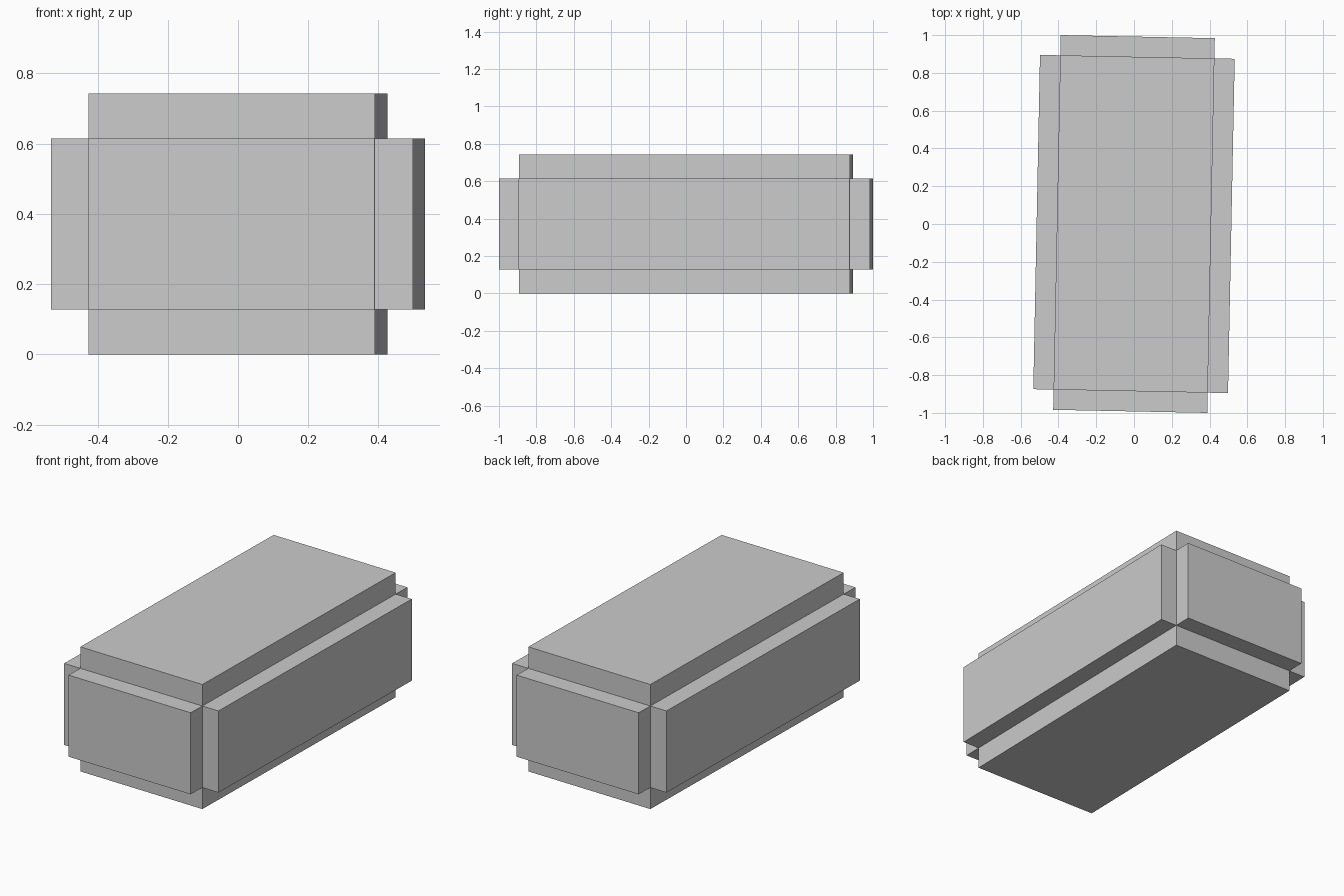
import bpy

if "Cube" in bpy.data.objects:
    bpy.data.objects.remove(bpy.data.objects["Cube"])

TURN = -0.02      # slight clockwise turn of the whole block
MID_Z = 0.371     # shared centre height


def box(name, size):
    bpy.ops.mesh.primitive_cube_add(size=1, location=(0, 0, MID_Z), rotation=(0, 0, TURN))
    obj = bpy.context.object
    obj.name = name
    obj.scale = size
    bpy.ops.object.transform_apply(location=False, rotation=False, scale=True)
    return obj


# Tall core: visible as the top and bottom slabs
box("core_block", (0.816, 1.77, 0.742))
# Lengthwise block: raised panels on the front and back ends
box("end_panels", (0.816, 1.984, 0.486))
# Crosswise block: raised panels on the long sides
box("side_panels", (1.031, 1.77, 0.486))
